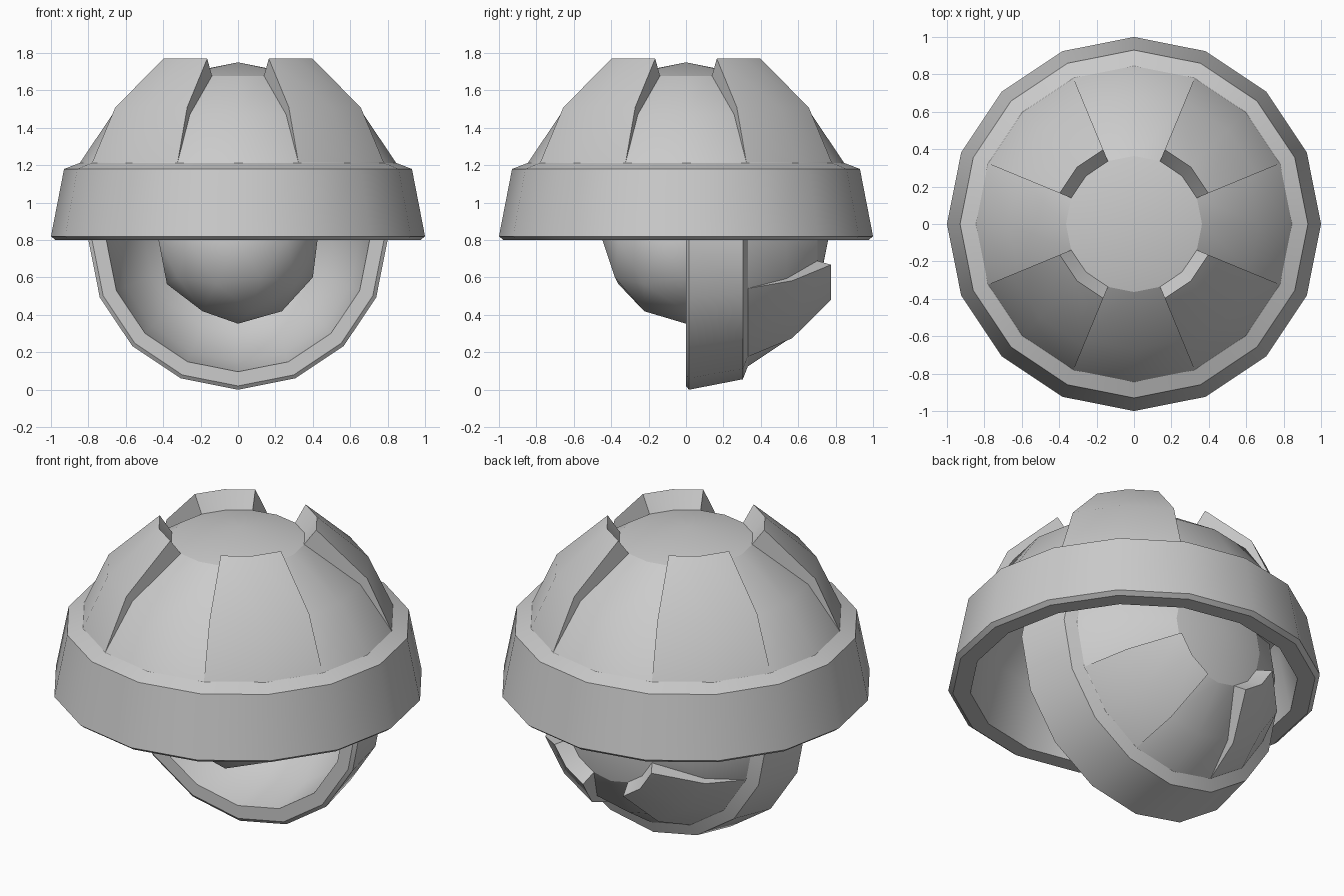
import bpy, bmesh, math
from mathutils import Matrix

if "Cube" in bpy.data.objects:
    bpy.data.objects.remove(bpy.data.objects["Cube"])

grey = bpy.data.materials.new("plain_grey")
grey.diffuse_color = (0.6, 0.6, 0.6, 1)
grey.use_nodes = True
grey.node_tree.nodes["Principled BSDF"].inputs["Base Color"].default_value = grey.diffuse_color

CENTRE = 0.8          # height of the common centre
SIDES = 16
STEP = 2 * math.pi / SIDES


def ball(radius, ring):
    """Point (r, z) on a sphere profile, counted in rings from the pole."""
    return radius * math.sin(ring * STEP), radius * math.cos(ring * STEP)


def finish(bm, name, matrix):
    bmesh.ops.remove_doubles(bm, verts=bm.verts, dist=1e-4)
    bmesh.ops.recalc_face_normals(bm, faces=bm.faces)
    # keep the edge of the round cap crisp
    cap_r, cap_z = ball(0.95, 1)
    for e in bm.edges:
        if all(abs(v.co.z - cap_z) < 1e-3 and
               abs(v.co.xy.length - cap_r) < 1e-3 for v in e.verts):
            e.smooth = False
    mesh = bpy.data.meshes.new(name)
    bm.to_mesh(mesh)
    bm.free()
    mesh.transform(matrix)
    mesh.materials.append(grey)
    obj = bpy.data.objects.new(name, mesh)
    bpy.context.collection.objects.link(obj)
    bpy.ops.object.select_all(action='DESELECT')
    obj.select_set(True)
    bpy.context.view_layer.objects.active = obj
    bpy.ops.object.shade_smooth_by_angle(angle=math.radians(30))
    return obj


def sweep(bm, profile, start, steps, closed):
    """Sweep an (r, z) profile around z; closed profiles get end caps."""
    cols = []
    for i in range(steps + 1):
        a = start + i * STEP
        cols.append([bm.verts.new((r * math.cos(a), r * math.sin(a), z))
                     for r, z in profile])
    n = len(profile)
    for c, d in zip(cols, cols[1:]):
        for j in range(n if closed else n - 1):
            k = (j + 1) % n
            quad = [c[j], c[k], d[k], d[j]]
            # triangles at the poles
            if profile[j][0] == 0:
                quad.remove(d[j])
            if profile[k][0] == 0:
                quad.remove(d[k])
            bm.faces.new(quad)
    if closed:
        bm.faces.new(cols[0])
        bm.faces.new(cols[-1])
    loose = [v for v in bm.verts if not v.link_faces]
    bmesh.ops.delete(bm, geom=loose, context='VERTS')


def half_shell(name, matrix):
    # hollow dome with a bevelled rim band
    bm = bmesh.new()
    inner = [(0, 0.88)] + [ball(0.88, i) for i in (1, 2, 3)] + [(0.88, 0)]
    band = [(0.975, 0), (1.0, 0.02), (0.93, 0.38), (0.845, 0.413)]
    outer = [ball(0.95, 2), ball(0.95, 1), (0, 0.95)]
    sweep(bm, inner + band + outer, 0, SIDES, False)
    finish(bm, name + "_dome", matrix)

    # four raised plates on the diagonals
    plate = [(0.362, 0.876), (0.43, 0.97), (0.71, 0.71), (0.845, 0.412),
             (0.83, 0.40), (0.66, 0.66)]
    for i in range(4):
        bm = bmesh.new()
        sweep(bm, plate, STEP * (1 + 4 * i), 2, True)
        finish(bm, f"{name}_plate_{i + 1}", matrix)


up = Matrix.Translation((0, 0, CENTRE))
half_shell("upper", up)
# smaller half shell, opening to the front
half_shell("lower", up @ Matrix.Rotation(-math.pi / 2, 4, 'X') @ Matrix.Scale(0.8, 4))

# core ball inside the shells
bm = bmesh.new()
bmesh.ops.create_icosphere(bm, subdivisions=2, radius=0.447)
core = finish(bm, "core", up @ Matrix.Rotation(math.pi, 4, 'Z'))
